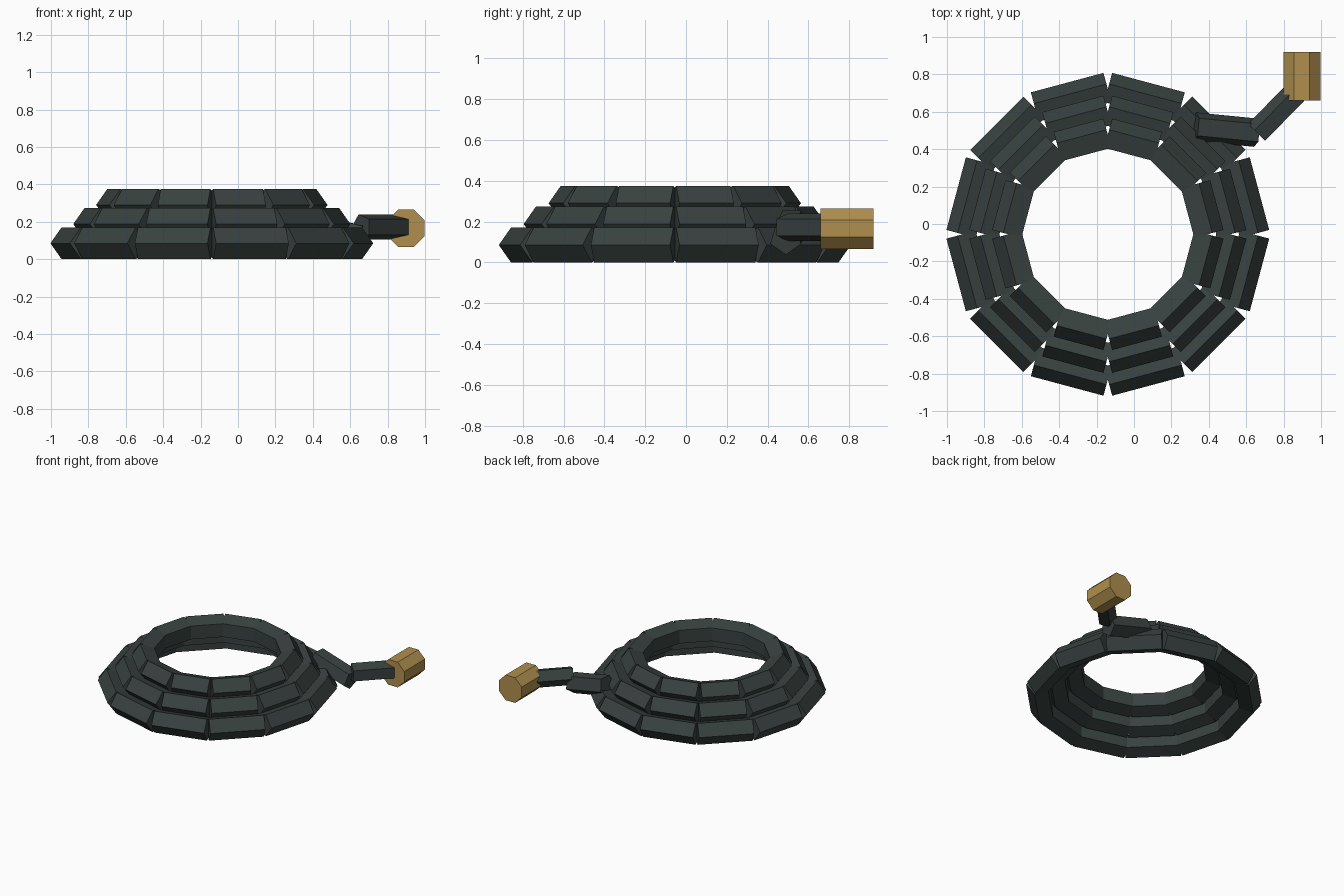
import bpy
import bmesh
from math import cos, sin, tan, pi, radians
from mathutils import Vector

if "Cube" in bpy.data.objects:
    bpy.data.objects.remove(bpy.data.objects["Cube"], do_unlink=True)


def make_material(name, colour):
    mat = bpy.data.materials.new(name)
    mat.use_nodes = True
    mat.diffuse_color = colour
    mat.node_tree.nodes["Principled BSDF"].inputs["Base Color"].default_value = colour
    return mat


def add_prism(bm, start, end, radius, sides, point_dir, turn=0.0):
    """Capped prism from start to end, with its first corner towards point_dir."""
    start, end = Vector(start), Vector(end)
    axis = (end - start).normalized()
    u = Vector(point_dir)
    u = (u - axis * u.dot(axis)).normalized()
    v = axis.cross(u)
    rings = []
    for centre in (start, end):
        angles = [turn + 2 * pi * i / sides for i in range(sides)]
        rings.append([bm.verts.new(centre + radius * (u * cos(a) + v * sin(a))) for a in angles])
    a, b = rings
    bm.faces.new(a[::-1])
    bm.faces.new(b)
    for i in range(sides):
        j = (i + 1) % sides
        bm.faces.new((a[i], a[j], b[j], b[i]))


def finish(bm, name, mat):
    bmesh.ops.recalc_face_normals(bm, faces=bm.faces)
    mesh = bpy.data.meshes.new(name)
    bm.to_mesh(mesh)
    bm.free()
    mesh.materials.append(mat)
    obj = bpy.data.objects.new(name, mesh)
    bpy.context.collection.objects.link(obj)


rubber = make_material("dark_rubber", (0.040, 0.054, 0.051, 1))
brass = make_material("brass", (0.434, 0.275, 0.076, 1))

# Stacked coils: each a ring of twelve straight five-sided lengths
SEGMENTS = 12
CENTRE = Vector((-0.14, -0.055, 0))
TUBE = 0.0895
coils = {"bottom_coil": (0.75, 0.085), "middle_coil": (0.632, 0.188), "top_coil": (0.514, 0.29)}
for name, (ring_radius, height) in coils.items():
    bm = bmesh.new()
    half = ring_radius * tan(pi / SEGMENTS)
    for k in range(SEGMENTS):
        angle = (k + 0.5) * 2 * pi / SEGMENTS
        radial = Vector((cos(angle), sin(angle), 0))
        along = Vector((-sin(angle), cos(angle), 0))
        mid = CENTRE + radial * ring_radius + Vector((0, 0, height))
        add_prism(bm, mid - along * half, mid + along * half, TUBE, 5, radial)
    finish(bm, name, rubber)

# Loose end of the hose, leaving the coil and bending to the nozzle
bm = bmesh.new()
add_prism(bm, (0.33, 0.52, 0.19), (0.655, 0.488, 0.115), 0.08, 5, (0, 0, -1))
finish(bm, "hose_outlet", rubber)
bm = bmesh.new()
add_prism(bm, (0.66, 0.485, 0.172), (0.87, 0.70, 0.172), 0.071, 5, (-0.72, 0.69, 0))
finish(bm, "hose_end", rubber)

# Eight-sided brass nozzle
bm = bmesh.new()
add_prism(bm, (0.898, 0.66, 0.165), (0.898, 0.92, 0.165), 0.1 / cos(pi / 8), 8, (0, 0, 1), radians(22.5))
finish(bm, "nozzle", brass)
